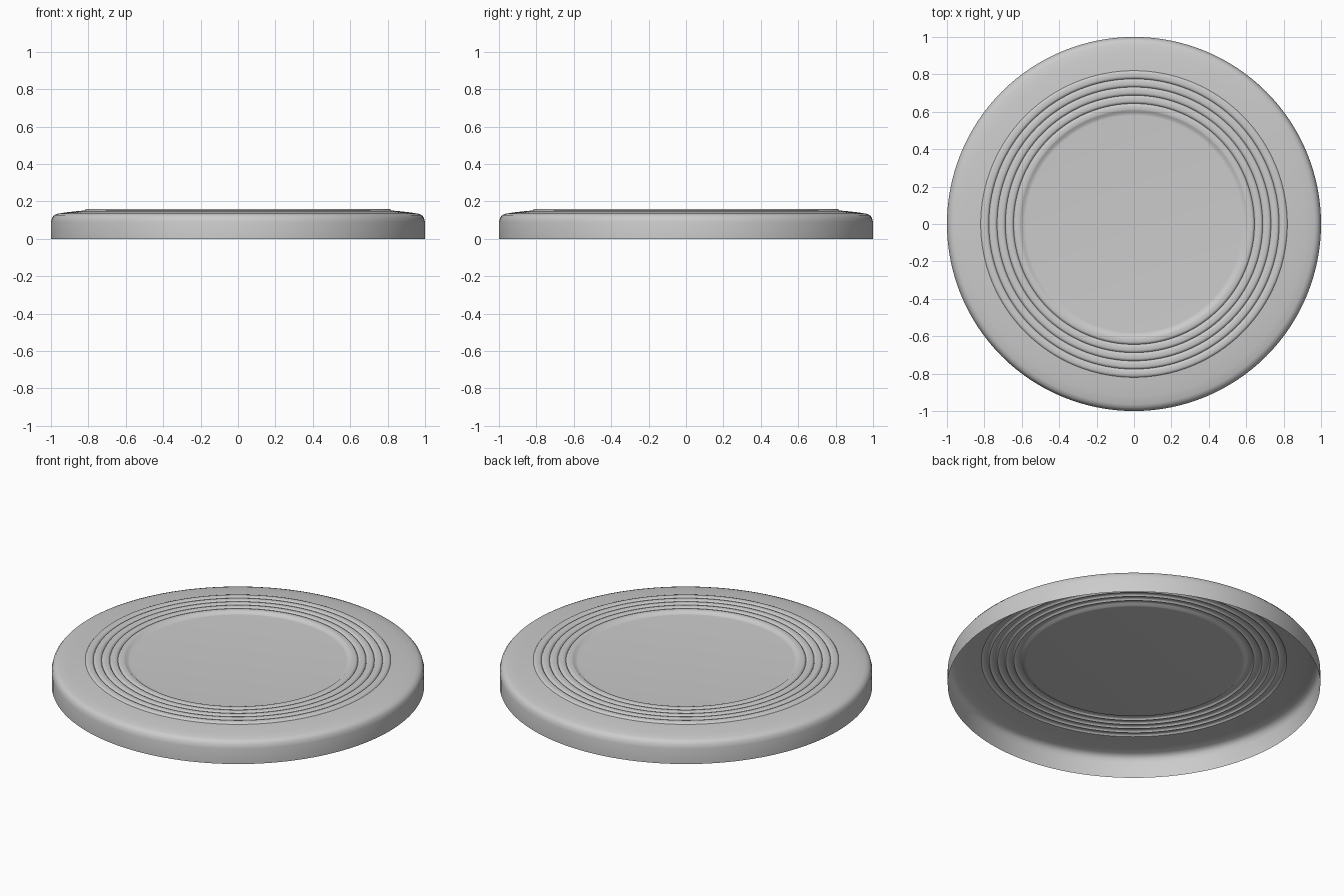
import bpy
import bmesh
import math
from mathutils import Matrix

cube = bpy.data.objects.get("Cube")
if cube:
    bpy.data.objects.remove(cube, do_unlink=True)

SEGMENTS = 128
INNER, OUTER, RIDGES = 0.6, 0.82, 5
CREST, GROOVE, PLATE = 0.16, 0.15, 0.147

# Plain grey plastic
grey = bpy.data.materials.new("grey plastic")
grey.use_nodes = True
colour = (0.6, 0.6, 0.6, 1.0)
grey.diffuse_color = colour
grey.node_tree.nodes["Principled BSDF"].inputs["Base Color"].default_value = colour

# Half profile: recessed plate, concentric grip ridges, sloping shoulder, rim wall
profile = [(0.0, PLATE), (INNER - 0.02, PLATE), (INNER - 0.006, PLATE + 0.001)]
step = (OUTER - INNER) / RIDGES
for i in range(RIDGES):
    start = INNER + i * step
    profile += [(start + step * 0.13, CREST - 0.002), (start + step * 0.3, CREST),
                (start + step * 0.7, CREST), (start + step * 0.87, CREST - 0.002)]
    if i < RIDGES - 1:
        profile.append((start + step, GROOVE))
profile += [(OUTER, 0.151), (0.86, 0.148), (0.92, 0.141), (0.965, 0.134),
            (0.983, 0.127), (0.994, 0.113), (1.0, 0.09), (1.0, 0.0)]

# Revolve the profile into a thin open shell
bm = bmesh.new()
verts = [bm.verts.new((r, 0, z)) for r, z in profile]
edges = [bm.edges.new(pair) for pair in zip(verts, verts[1:])]
bmesh.ops.spin(bm, geom=verts + edges, cent=(0, 0, 0), axis=(0, 0, 1),
               angle=math.tau, steps=SEGMENTS, use_merge=False)
bmesh.ops.remove_doubles(bm, verts=bm.verts, dist=0.0002)
bmesh.ops.recalc_face_normals(bm, faces=bm.faces)
bm.faces.ensure_lookup_table()
centre_face = min(bm.faces, key=lambda f: f.calc_center_median().xy.length)
if centre_face.normal.z < 0:
    bmesh.ops.reverse_faces(bm, faces=bm.faces)

mesh = bpy.data.meshes.new("flying_disc")
bm.to_mesh(mesh)
bm.free()
mesh.materials.append(grey)
disc = bpy.data.objects.new("flying_disc", mesh)
bpy.context.collection.objects.link(disc)

# Smooth shading with crisp groove edges
bpy.context.view_layer.objects.active = disc
disc.select_set(True)
bpy.ops.object.shade_smooth_by_angle(angle=math.radians(40))
